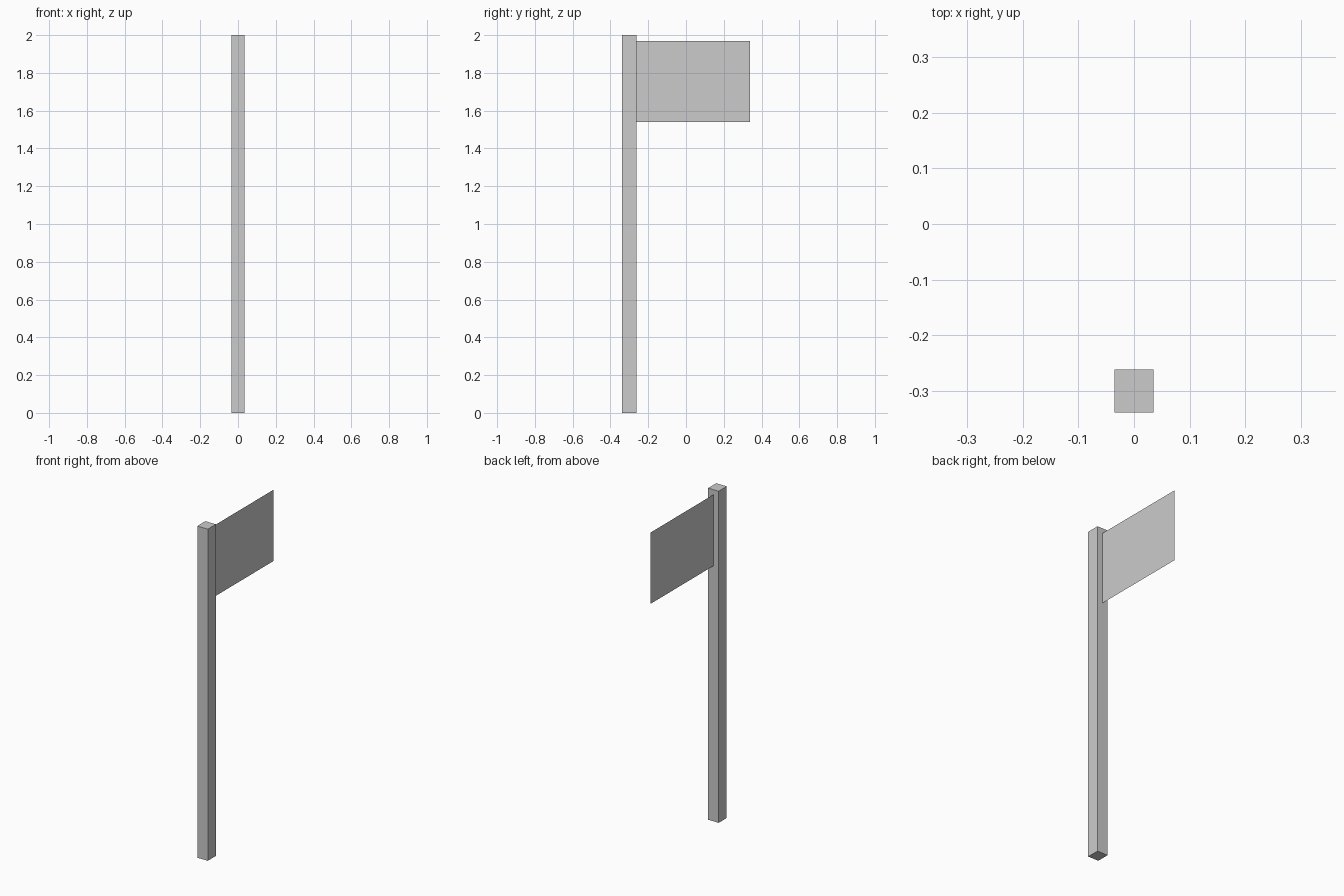
import bpy
from math import radians

if "Cube" in bpy.data.objects:
    bpy.data.objects.remove(bpy.data.objects["Cube"])

HALF_Y = 0.338
POLE_X, POLE_Y, HEIGHT = 0.07, 0.077, 2.0
FLAG_BOTTOM, FLAG_TOP = 1.54, 1.97


def finish(obj, name, scale):
    obj.name = name
    obj.scale = scale
    bpy.ops.object.transform_apply(location=False, rotation=True, scale=True)


# Square pole
bpy.ops.mesh.primitive_cube_add(size=1, location=(0, -HALF_Y + POLE_Y / 2, HEIGHT / 2))
finish(bpy.context.object, "pole", (POLE_X, POLE_Y, HEIGHT))

# Paper-thin flag, hung from the middle of the pole's back face
flag_start = -HALF_Y + POLE_Y
bpy.ops.mesh.primitive_plane_add(
    size=1,
    location=(0, (flag_start + HALF_Y) / 2, (FLAG_BOTTOM + FLAG_TOP) / 2),
    rotation=(0, radians(90), 0),
)
finish(bpy.context.object, "flag", (FLAG_TOP - FLAG_BOTTOM, HALF_Y - flag_start, 1))
